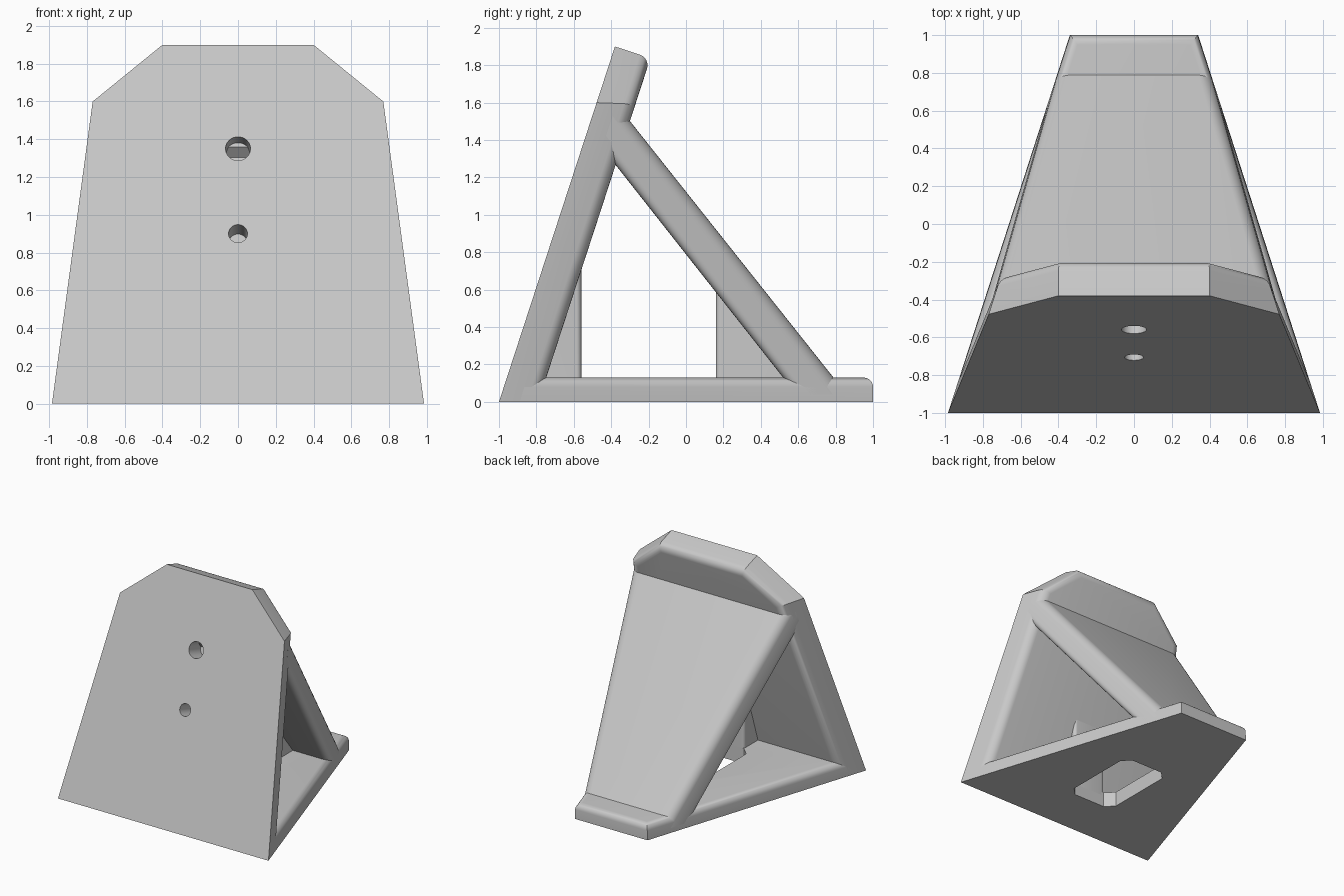
import bpy
import bmesh
from math import radians
from mathutils import Matrix, Vector

old = bpy.data.objects.get("Cube")
if old:
    bpy.data.objects.remove(old, do_unlink=True)

# Single grey finish
grey = bpy.data.materials.new("plain grey")
grey.use_nodes = True
grey.diffuse_color = (0.58, 0.58, 0.58, 1)
grey.node_tree.nodes["Principled BSDF"].inputs["Base Color"].default_value = grey.diffuse_color

# Directions along and into the leaning front plate
FOOT = Vector((0, -1, 0))
TOP = Vector((0, -0.38, 1.9))
UP = (TOP - FOOT).normalized()
INTO = Vector((0, UP.z, -UP.y))
THICK = 0.2
BASE_Z = 0.13


def back_y(z):
    """y of the plate's rear face at height z."""
    return FOOT.y + z * UP.y / UP.z + THICK / UP.z


def prism(profile, half):
    """Side profile (y, z) extruded across x."""
    bm = bmesh.new()
    face = bm.faces.new([bm.verts.new((-half, y, z)) for y, z in profile])
    new = bmesh.ops.extrude_face_region(bm, geom=[face])["geom"]
    verts = [v for v in new if isinstance(v, bmesh.types.BMVert)]
    bmesh.ops.translate(bm, verts=verts, vec=(2 * half, 0, 0))
    bmesh.ops.recalc_face_normals(bm, faces=bm.faces[:])
    return bm


def slice_both(bm, point, normal):
    """Trim a convex solid with a plane and its mirror image in x."""
    for s in (1, -1):
        cut = bmesh.ops.bisect_plane(
            bm, geom=bm.verts[:] + bm.edges[:] + bm.faces[:], dist=1e-5,
            plane_co=(s * point[0], point[1], point[2]),
            plane_no=(s * normal[0], normal[1], normal[2]), clear_outer=True)
        edges = [e for e in cut["geom_cut"] if isinstance(e, bmesh.types.BMEdge)]
        bmesh.ops.contextual_create(bm, geom=edges)
    bmesh.ops.recalc_face_normals(bm, faces=bm.faces[:])


def taper(bm):
    slice_both(bm, (0.985, -1, 0), (1, 0.3225, 0.0294))


def round_edges(bm, rule, radius):
    edges = [e for e in bm.edges if rule(e.verts[0].co, e.verts[1].co)]
    bmesh.ops.bevel(bm, geom=edges, offset=radius, segments=6, profile=0.5,
                    affect='EDGES', clamp_overlap=True)


def finish(bm, name):
    mesh = bpy.data.meshes.new(name)
    bm.to_mesh(mesh)
    bm.free()
    mesh.materials.append(grey)
    ob = bpy.data.objects.new(name, mesh)
    bpy.context.collection.objects.link(ob)
    return ob


def activate(ob):
    bpy.ops.object.select_all(action='DESELECT')
    ob.select_set(True)
    bpy.context.view_layer.objects.active = ob


def carve(ob, cutter):
    """Subtract a cutter, then discard it."""
    cutter.hide_render = True
    mod = ob.modifiers.new("cut", 'BOOLEAN')
    mod.operation = 'DIFFERENCE'
    mod.solver = 'EXACT'
    mod.object = cutter
    activate(ob)
    bpy.ops.object.modifier_apply(modifier=mod.name)
    bpy.data.objects.remove(cutter, do_unlink=True)


# Leaning front plate with clipped top corners and a rounded rear rim
rear_top = TOP + INTO * THICK
bm = prism([(-1, 0), (TOP.y, TOP.z), (rear_top.y, rear_top.z), (back_y(0), 0)], 1.3)
taper(bm)
corner = Vector((0.4, TOP.y, TOP.z))
shoulder = Vector((0.77, -0.48, 1.6))
slice_both(bm, corner, INTO.cross(shoulder - corner) * -1
           if INTO.cross(shoulder - corner).x < 0 else INTO.cross(shoulder - corner))


def on_rear_rim(a, b):
    rear = all(abs((v - FOOT).dot(INTO) - THICK) < 0.01 for v in (a, b))
    return rear and max(a.z, b.z) > 0.1


round_edges(bm, on_rear_rim, 0.06)
front_plate = finish(bm, "front_plate")

# Two blind round holes square to the plate
for z, r in ((1.35, 0.066), (0.9, 0.05)):
    bm = bmesh.new()
    bmesh.ops.create_cone(bm, cap_ends=True, segments=40, radius1=r, radius2=r, depth=0.32)
    turn = INTO.to_track_quat('Z', 'Y').to_matrix().to_4x4()
    centre = FOOT + UP * (z / UP.z)
    bmesh.ops.transform(bm, matrix=Matrix.Translation(centre) @ turn, verts=bm.verts[:])
    carve(front_plate, finish(bm, "hole_cutter"))

# Tapered base with rounded upper rim
bm = prism([(back_y(0) - 0.1, 0), (1, 0), (1, BASE_Z), (back_y(BASE_Z) - 0.1, BASE_Z)], 1.3)
taper(bm)
round_edges(bm, lambda a, b: min(a.z, b.z) > BASE_Z - 0.01 and max(a.y, b.y) > 0, 0.05)
base = finish(bm, "base")

# Clipped rectangular opening through the base
HOLE_FRONT, HOLE_BACK, HOLE_W, CLIP = -0.56, 0.16, 0.22, 0.07
bm = bmesh.new()
outline = [(HOLE_W, HOLE_FRONT + CLIP), (HOLE_W, HOLE_BACK - CLIP),
           (HOLE_W - CLIP, HOLE_BACK), (CLIP - HOLE_W, HOLE_BACK),
           (-HOLE_W, HOLE_BACK - CLIP), (-HOLE_W, HOLE_FRONT + CLIP),
           (CLIP - HOLE_W, HOLE_FRONT), (HOLE_W - CLIP, HOLE_FRONT)]
face = bm.faces.new([bm.verts.new((x, y, -0.2)) for x, y in outline])
new = bmesh.ops.extrude_face_region(bm, geom=[face])["geom"]
bmesh.ops.translate(bm, vec=(0, 0, 0.6),
                    verts=[v for v in new if isinstance(v, bmesh.types.BMVert)])
bmesh.ops.recalc_face_normals(bm, faces=bm.faces[:])
carve(base, finish(bm, "opening_cutter"))

# Sloping rear brace, its ends sunk into plate and base
bm = prism([(-0.37, 1.59), (0.86, 0.04), (0.59, 0.04), (-0.45, 1.36)], 1.3)
taper(bm)
round_edges(bm, lambda a, b: abs(a.z - b.z) > 1, 0.06)
brace = finish(bm, "rear_brace")

# Central ribs at both ends of the opening
ribs = []
for name, end, profile in (
        ("front_rib", HOLE_FRONT, [(-0.82, 0.1), (HOLE_FRONT, 0.1), (HOLE_FRONT, 0.76)]),
        ("rear_rib", HOLE_BACK, [(HOLE_BACK, 0.1), (0.58, 0.1), (HOLE_BACK, 0.64)])):
    bm = prism(profile, 0.15)
    round_edges(bm, lambda a, b: abs(a.z - b.z) > 0.3 and abs(a.y - end) < 0.01
                and abs(b.y - end) < 0.01, 0.025)
    ribs.append(finish(bm, name))

# Smooth the rounded edges, keep corners crisp
for ob in [front_plate, base, brace] + ribs:
    activate(ob)
    bpy.ops.object.shade_smooth_by_angle(angle=radians(30))
